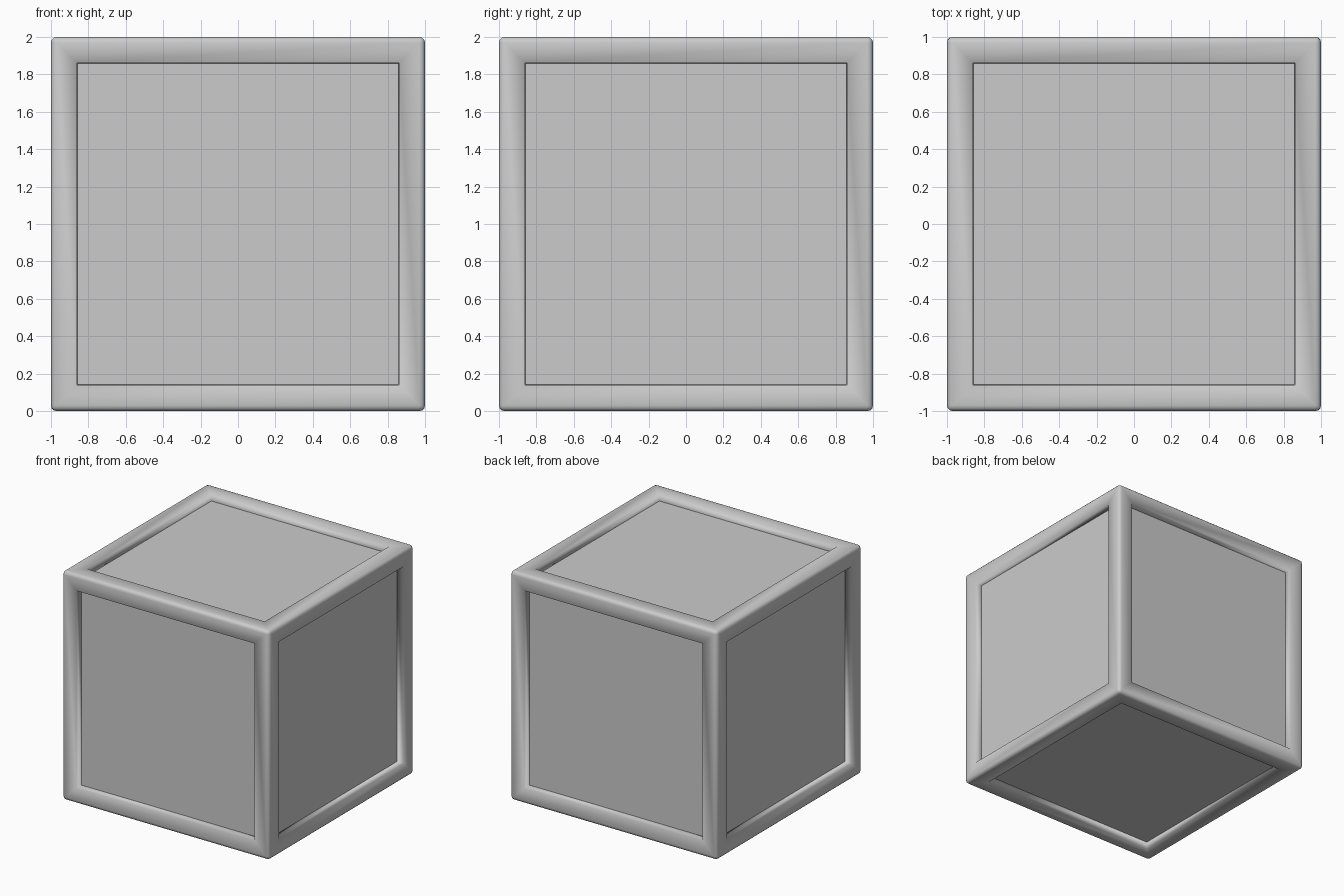
import bpy, bmesh, math

if "Cube" in bpy.data.objects:
    bpy.data.objects.remove(bpy.data.objects["Cube"])

HALF, OPEN, DEPTH = 1.0, 0.803, 0.065

# Solid cube standing on the ground
bm = bmesh.new()
bmesh.ops.create_cube(bm, size=2 * HALF)

# Frame border, then sunken panel on every side
panels = list(bm.faces)
bmesh.ops.inset_individual(bm, faces=panels, thickness=HALF - OPEN, depth=0)
bmesh.ops.inset_individual(bm, faces=panels, thickness=0.002, depth=-DEPTH)

def rounded(edges, width, segments):
    bmesh.ops.bevel(bm, geom=edges, offset=width, offset_type='OFFSET',
                    segments=segments, profile=0.5, affect='EDGES')

def is_outer(v):
    return min(abs(c) for c in v.co) > HALF - 0.001

def is_lip(v):
    a = sorted(abs(c) for c in v.co)
    return a[2] > HALF - 0.001 and abs(a[0] - OPEN) < 0.001 and abs(a[1] - OPEN) < 0.001

# Rounded outer edges and softened panel openings
rounded([e for e in bm.edges if all(is_lip(v) for v in e.verts)], 0.01, 2)
rounded([e for e in bm.edges if all(is_outer(v) for v in e.verts)], 0.03, 3)

# Smooth frame, crisp flat panels
for f in bm.faces:
    c = f.calc_center_median()
    axis = max(range(3), key=lambda i: abs(c[i]))
    others = [abs(c[i]) for i in range(3) if i != axis]
    is_panel = max(others) < 0.01
    f.smooth = not is_panel
    if is_panel:
        for e in f.edges:
            e.smooth = False

bmesh.ops.translate(bm, verts=bm.verts, vec=(0, 0, HALF))
bmesh.ops.recalc_face_normals(bm, faces=bm.faces)
mesh = bpy.data.meshes.new("panelled_crate")
bm.to_mesh(mesh)
bm.free()
crate = bpy.data.objects.new("panelled_crate", mesh)
bpy.context.collection.objects.link(crate)
